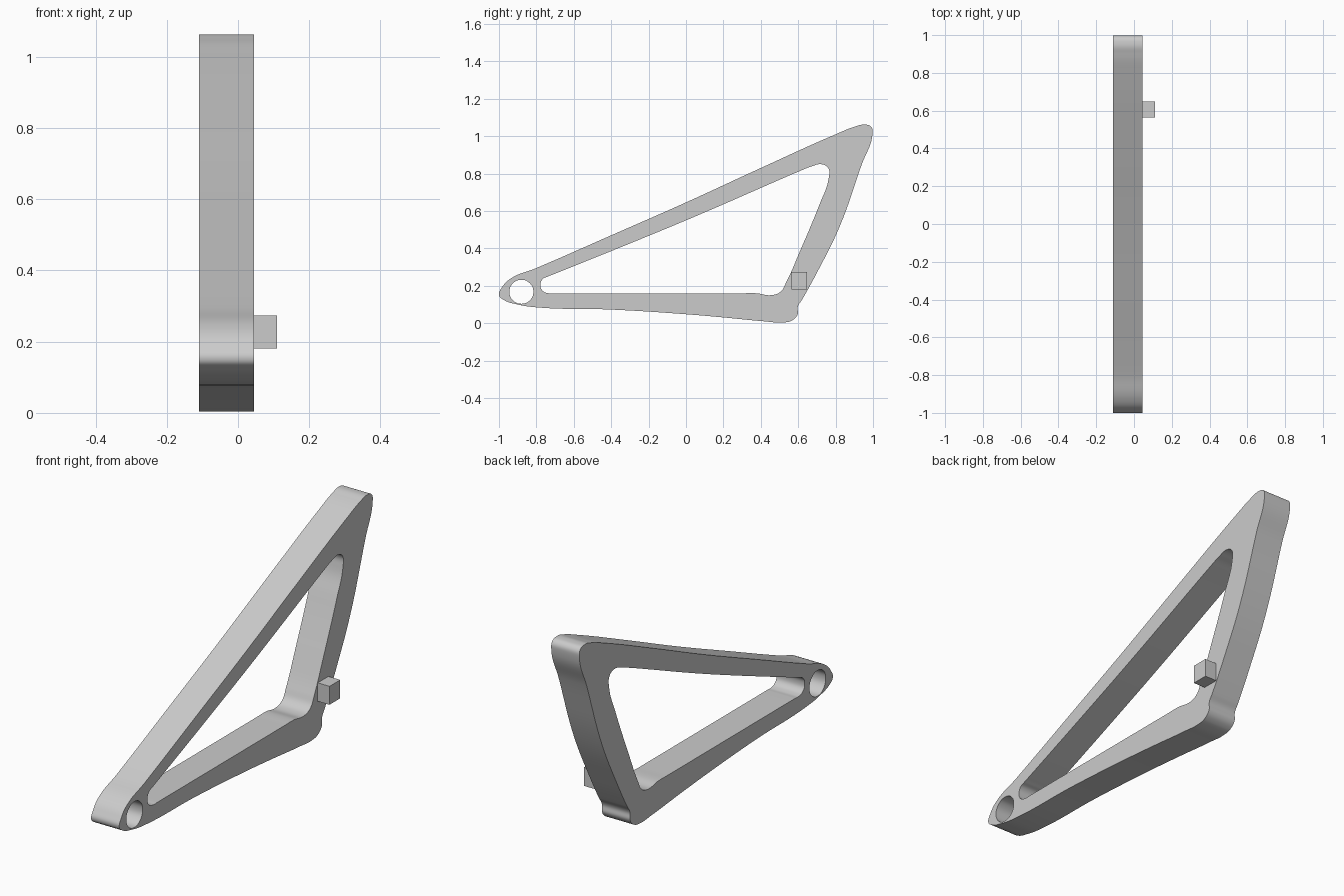
import bpy
from math import cos, sin, tau, radians
from mathutils import Euler, Vector

cube = bpy.data.objects.get("Cube")
if cube:
    bpy.data.objects.remove(cube, do_unlink=True)

grey = bpy.data.materials.new("plain grey")
grey.use_nodes = True
colour = (0.6, 0.6, 0.6, 1)
grey.diffuse_color = colour
grey.node_tree.nodes["Principled BSDF"].inputs["Base Color"].default_value = colour

# Side profiles as (y, z)
outer = [(-1, .15), (-.985, .19), (-.94, .237), (-.8, .295), (-.4, .47),
         (0, .646), (.4, .83), (.8, 1.01), (.9, 1.05), (.955, 1.062),
         (.99, 1.05), (.997, 1.01), (.94, .85), (.82, .513), (.7, .27),
         (.622, .128), (.598, .088), (.596, .045), (.565, .014), (.52, .004),
         (.42, .01), (.2, .031), (0, .048), (-.4, .073), (-.8, .085),
         (-.9, .1), (-.975, .125)]
opening = [(-.778, .203), (-.767, .235), (-.735, .251), (-.7, .265), (0, .55),
           (.607, .813), (.67, .838), (.725, .85), (.76, .83), (.762, .77),
           (.714, .636), (.607, .38), (.537, .222), (.505, .168), (.457, .15),
           (.377, .16), (.3, .16), (-.7, .16), (-.735, .16), (-.767, .174)]
pivot = [(-.88 + .064 * cos(tau * i / 8), .168 + .064 * sin(tau * i / 8))
         for i in range(8)]


def add_loop(curve, points):
    """Add a closed smooth loop to a filled curve."""
    spline = curve.splines.new('BEZIER')
    spline.bezier_points.add(len(points) - 1)
    for p, (y, z) in zip(spline.bezier_points, points):
        p.co = (y, z, 0)
        p.handle_left_type = p.handle_right_type = 'AUTO'
    spline.use_cyclic_u = True


# Triangular frame with its large opening and pivot hole
curve = bpy.data.curves.new("frame_profile", 'CURVE')
curve.dimensions = '2D'
curve.fill_mode = 'BOTH'
curve.extrude = .0775
curve.resolution_u = 8
for loop in (outer, opening, pivot):
    add_loop(curve, loop)
frame = bpy.data.objects.new("triangular_frame", curve)
frame.location.x = -.0325
frame.rotation_euler = Euler((radians(90), 0, radians(90)))
bpy.context.collection.objects.link(frame)
bpy.ops.object.select_all(action='DESELECT')
bpy.context.view_layer.objects.active = frame
frame.select_set(True)
bpy.ops.object.convert(target='MESH')
frame = bpy.context.object
bpy.ops.object.mode_set(mode='EDIT')
bpy.ops.mesh.select_all(action='SELECT')
bpy.ops.mesh.remove_doubles(threshold=.0002)
bpy.ops.mesh.normals_make_consistent(inside=False)
bpy.ops.object.mode_set(mode='OBJECT')
bpy.ops.object.shade_smooth_by_angle(angle=radians(30))
frame.data.materials.clear()
frame.data.materials.append(grey)

# Small square peg on the left face
bpy.ops.mesh.primitive_cube_add(size=1, location=(.0775, .606, .227))
peg = bpy.context.object
peg.name = "side_peg"
peg.scale = Vector((.065, .084, .092))
peg.data.materials.append(grey)
